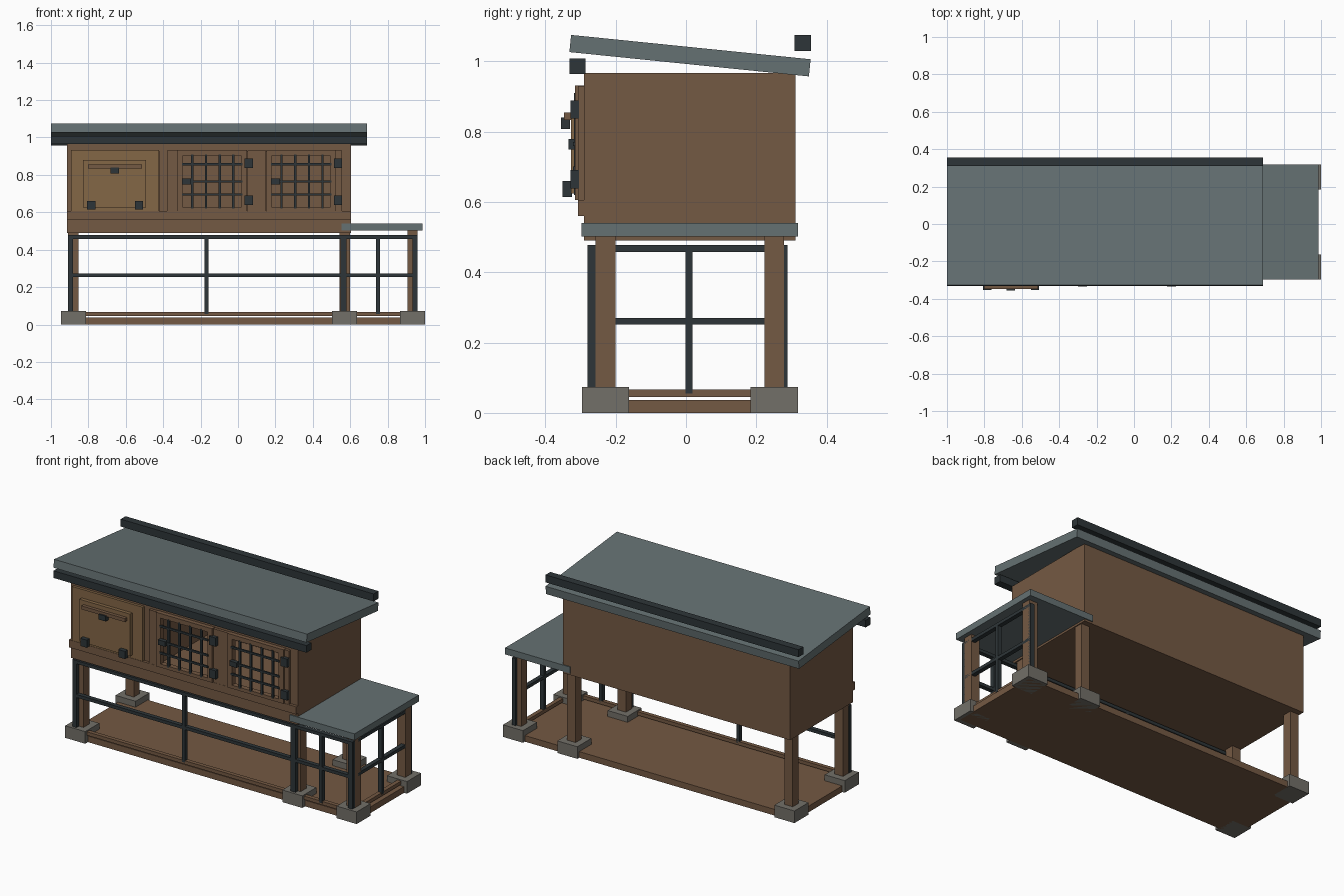
import bpy, math

def mat(name, c):
    m = bpy.data.materials.new(name)
    m.diffuse_color = (*c, 1)
    return m

WOOD = mat("wood", (0.175, 0.10, 0.056))
PALE = mat("pale wood", (0.23, 0.135, 0.062))
SLATE = mat("slate", (0.13, 0.165, 0.17))
DARK = mat("dark metal", (0.027, 0.036, 0.04))
STONE = mat("stone", (0.17, 0.16, 0.14))

def box(name, x, y, z, m, tilt=0):
    """Box from (min, max) ranges, optionally tilted about its own x axis."""
    bpy.ops.mesh.primitive_cube_add(size=1, location=[sum(r) / 2 for r in (x, y, z)],
                                    rotation=(tilt, 0, 0))
    o = bpy.context.object
    o.name = name
    o.scale = [r[1] - r[0] for r in (x, y, z)]
    o.data.materials.append(m)
    return o

def around(c, w):
    return (c - w / 2, c + w / 2)

# Base board and low wooden rails
box("base_board", (-0.93, 0.98), (-0.27, 0.30), (0, 0.037), WOOD)
box("front_low_rail", (-0.88, 0.94), (-0.28, -0.255), (0.045, 0.066), WOOD)
box("side_low_rail", (0.935, 0.96), (-0.26, 0.28), (0.045, 0.066), WOOD)

# Stone feet and legs
for x in (-0.88, 0.57, 0.933):
    for y in (-0.229, 0.251):
        box("foot", around(x, 0.134), around(y, 0.134), (0, 0.073), STONE)
        box("leg", around(x, 0.056), around(y, 0.056), (0.03, 0.51), WOOD)

# Front run frames
FY = (-0.281, -0.255)
for x0, x1, mid in ((-0.91, 0.577, -0.168), (0.553, 0.96, 0.749)):
    for x in (x0 + 0.014, x1 - 0.014):
        box("run_post", around(x, 0.028), FY, (0.05, 0.478), DARK)
    box("run_middle_post", around(mid, 0.02), FY, (0.055, 0.46), DARK)
    for z in (0.468, 0.264):
        box("run_rail", (x0, x1), FY, around(z, 0.019), DARK)

# Side run frame
SX = (0.935, 0.961)
for y in (-0.262, 0.279):
    box("side_post", SX, around(y, 0.02), (0.05, 0.478), DARK)
box("side_middle_post", SX, around(0.009, 0.02), (0.055, 0.46), DARK)
for z in (0.468, 0.261):
    box("side_rail", SX, (-0.255, 0.288), around(z, 0.019), DARK)

# Hutch shell
box("hutch_floor", (-0.914, 0.604), (-0.29, 0.312), (0.49, 0.56), WOOD)
box("back_wall", (-0.914, 0.604), (0.287, 0.312), (0.49, 0.967), WOOD)
for x in ((-0.914, -0.889), (0.579, 0.604)):
    box("end_wall", x, (-0.29, 0.312), (0.49, 0.967), WOOD)
box("partition", (-0.41, -0.385), (-0.285, 0.29), (0.55, 0.96), WOOD)

# Front framing
box("front_sill", (-0.914, 0.604), (-0.308, -0.27), (0.56, 0.606), WOOD)
box("front_header", (-0.914, 0.604), (-0.29, -0.265), (0.925, 0.967), WOOD)
for x in ((-0.914, -0.88), (-0.42, -0.32), (0.05, 0.15), (0.525, 0.604)):
    box("front_post", x, (-0.29, -0.265), (0.55, 0.93), WOOD)
for x in ((-0.38, -0.326), (0.05, 0.15), (0.525, 0.555)):
    box("front_stile", x, (-0.307, -0.28), (0.606, 0.93), WOOD)

# Solid nest panel with drop door, handle and hinges
box("nest_panel", (-0.893, -0.422), (-0.306, -0.27), (0.606, 0.932), PALE)
box("nest_door", (-0.83, -0.492), (-0.327, -0.30), (0.625, 0.88), PALE)
box("nest_door_handle", (-0.803, -0.513), (-0.347, -0.325), (0.834, 0.855), WOOD)
box("nest_door_latch", (-0.682, -0.635), (-0.355, -0.33), (0.808, 0.84), DARK)
for x in (-0.785, -0.53):
    box("nest_door_hinge", around(x, 0.044), (-0.352, -0.325), (0.614, 0.66), DARK)

# Two wire-mesh doors
for x0 in (-0.325, 0.152):
    x1 = x0 + 0.373
    for x in ((x0, x0 + 0.03), (x1 - 0.032, x1)):
        box("mesh_door_stile", x, (-0.316, -0.285), (0.606, 0.932), WOOD)
    for z in ((0.606, 0.627), (0.904, 0.932)):
        box("mesh_door_rail", (x0, x1), (-0.316, -0.285), z, WOOD)
    for i in range(4):
        box("mesh_upright", around(x0 + 0.081 + 0.073 * i, 0.012), (-0.318, -0.306),
            (0.62, 0.91), DARK)
    for z in (0.695, 0.765, 0.857):
        box("mesh_crossbar", (x0 + 0.025, x1 - 0.025), (-0.322, -0.312),
            around(z, 0.012), DARK)
    for z in (0.863, 0.665):
        box("mesh_door_hinge", around(x1 + 0.01, 0.044), (-0.328, -0.304), around(z, 0.052), DARK)
    box("mesh_door_latch", (x0 + 0.025, x0 + 0.073), (-0.335, -0.31), (0.75, 0.78), DARK)

# Roofs and edge trims
box("main_roof", (-1, 0.69), around(0.0114, 0.685), around(1.0165, 0.049), SLATE,
    tilt=-math.radians(5.8))
box("front_roof_trim", (-1, 0.69), (-0.332, -0.286), (0.965, 1.008), DARK)
box("back_roof_trim", (-1, 0.69), (0.309, 0.355), (1.03, 1.075), DARK)
box("run_roof", (0.553, 0.986), (-0.297, 0.318), (0.502, 0.541), SLATE)
